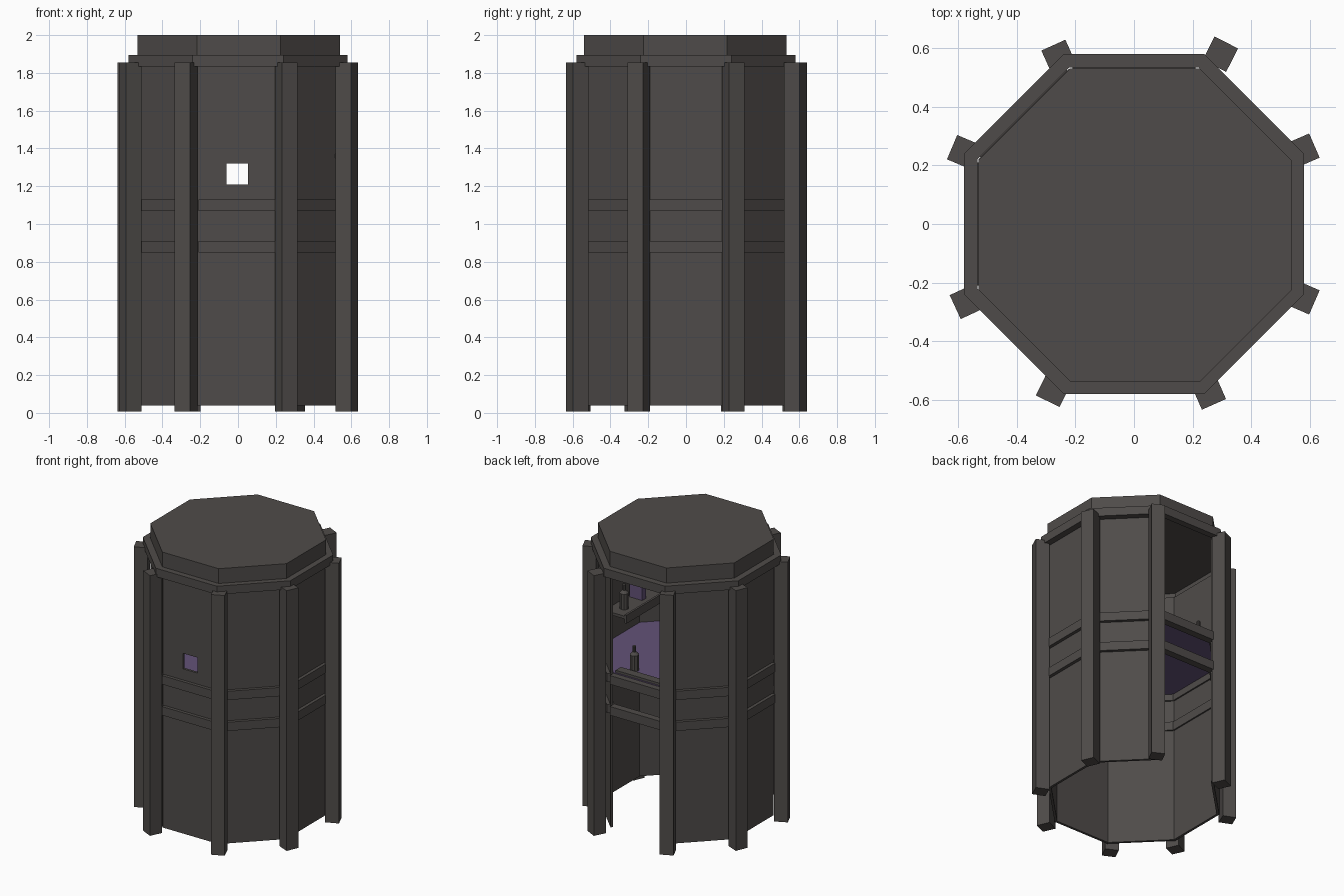
import bpy, bmesh, math
from mathutils import Matrix, Vector

if "Cube" in bpy.data.objects:
    bpy.data.objects.remove(bpy.data.objects["Cube"])


def mat(name, col):
    m = bpy.data.materials.new(name)
    m.diffuse_color = (*col, 1)
    m.use_nodes = True
    m.node_tree.nodes["Principled BSDF"].inputs["Base Color"].default_value = m.diffuse_color
    return m


GREY = mat("dark weathered wood", (0.078, 0.071, 0.067))
PURPLE = mat("muted purple", (0.125, 0.085, 0.185))


def finish(name, bm, m):
    bmesh.ops.recalc_face_normals(bm, faces=bm.faces)
    me = bpy.data.meshes.new(name)
    bm.to_mesh(me)
    bm.free()
    me.materials.append(m)
    ob = bpy.data.objects.new(name, me)
    bpy.context.collection.objects.link(ob)
    return ob


def box(name, loc, size, ang=0.0, m=GREY):
    bm = bmesh.new()
    bmesh.ops.create_cube(bm, size=1, matrix=Matrix.Translation(loc)
                          @ Matrix.Rotation(ang, 4, 'Z') @ Matrix.Diagonal((*size, 1)))
    return finish(name, bm, m)


def prism(name, apothem, z0, z1, m=GREY, off=(0, 0)):
    bm = bmesh.new()
    r = apothem / math.cos(math.pi / 8)
    pts = [(off[0] + r * math.cos(math.pi / 8 + i * math.pi / 4),
            off[1] + r * math.sin(math.pi / 8 + i * math.pi / 4)) for i in range(8)]
    lo = [bm.verts.new((x, y, z0)) for x, y in pts]
    hi = [bm.verts.new((x, y, z1)) for x, y in pts]
    bm.faces.new(lo[::-1])
    bm.faces.new(hi)
    for i in range(8):
        j = (i + 1) % 8
        bm.faces.new((lo[i], lo[j], hi[j], hi[i]))
    return finish(name, bm, m)


def ring_section(name, k, inner, outer, z0, z1):
    """One mitred side of an octagonal ring, facing k * 45 degrees."""
    bm = bmesh.new()
    c = math.cos(math.pi / 8)
    vs = []
    for z in (z0, z1):
        for a, s in ((inner, -1), (outer, -1), (outer, 1), (inner, 1)):
            t = k * math.pi / 4 + s * math.pi / 8
            vs.append(bm.verts.new((a / c * math.cos(t), a / c * math.sin(t), z)))
    bm.faces.new(vs[:4])
    bm.faces.new(vs[4:])
    for i in range(4):
        j = (i + 1) % 4
        bm.faces.new((vs[i], vs[j], vs[4 + j], vs[4 + i]))
    return finish(name, bm, GREY)


# wall panels: back (k=2) is open, front (k=6) has the window
WIN, WOUT = 0.515, 0.532
for k in range(8):
    if k not in (2, 6):
        ring_section("wall_panel", k, WIN, WOUT, 0.04, 1.84)
yw, tw = -(WIN + WOUT) / 2, WOUT - WIN
box("front_wall_left", (-0.138, yw, 0.94), (0.156, tw, 1.8))
box("front_wall_right", (0.135, yw, 0.94), (0.164, tw, 1.8))
box("front_wall_lower", (-0.0035, yw, 0.625), (0.113, tw, 1.17))
box("front_wall_upper", (-0.0035, yw, 1.58), (0.113, tw, 0.52))

# rails on every side, crown ring and roof
for k in range(8):
    t = k * math.pi / 4
    for z in (0.88, 1.1):
        box("rail", (0.53 * math.cos(t), 0.53 * math.sin(t), z), (0.05, 0.42, 0.062), t)
    ring_section("crown_ring", k, 0.535, 0.58, 1.835, 1.895)
prism("roof", 0.535, 1.88, 2.0, off=(0.004, -0.004))

# corner posts, slightly uneven
for x, y in ((0.295, 0.58), (-0.257, 0.57), (-0.58, 0.245), (-0.57, -0.265),
             (-0.275, -0.565), (0.255, -0.575), (0.575, -0.25), (0.575, 0.25)):
    box("corner_post", (x, y, 0.931), (0.09, 0.09, 1.848), math.atan2(y, x))

# raised floor inside
prism("inner_floor", 0.512, 1.115, 1.135, PURPLE)
box("floor_edge", (0, 0.475, 1.137), (0.4, 0.06, 0.03))

# side shelves with small items, mirrored
for s in (-1, 1):
    box("shelf", (s * 0.43, -0.03, 1.36), (0.17, 0.42, 0.02))
    box("shelf_lip", (s * 0.35, -0.03, 1.35), (0.015, 0.42, 0.06))
    box("shelf_book", (s * 0.45, -0.1, 1.42), (0.1, 0.04, 0.1), 0, PURPLE)


def bottle(x, y, z):
    bm = bmesh.new()
    for r, r2, h, zz in ((0.03, 0.03, 0.11, 0.055), (0.03, 0.012, 0.02, 0.12), (0.012, 0.012, 0.04, 0.15)):
        bmesh.ops.create_cone(bm, cap_ends=True, segments=10, radius1=r, radius2=r2,
                              depth=h, matrix=Matrix.Translation((x, y, z + zz)))
    finish("bottle", bm, GREY)


bottle(0.125, 0.4, 1.135)
bottle(-0.24, 0.36, 1.135)
bottle(0.43, 0.08, 1.37)
